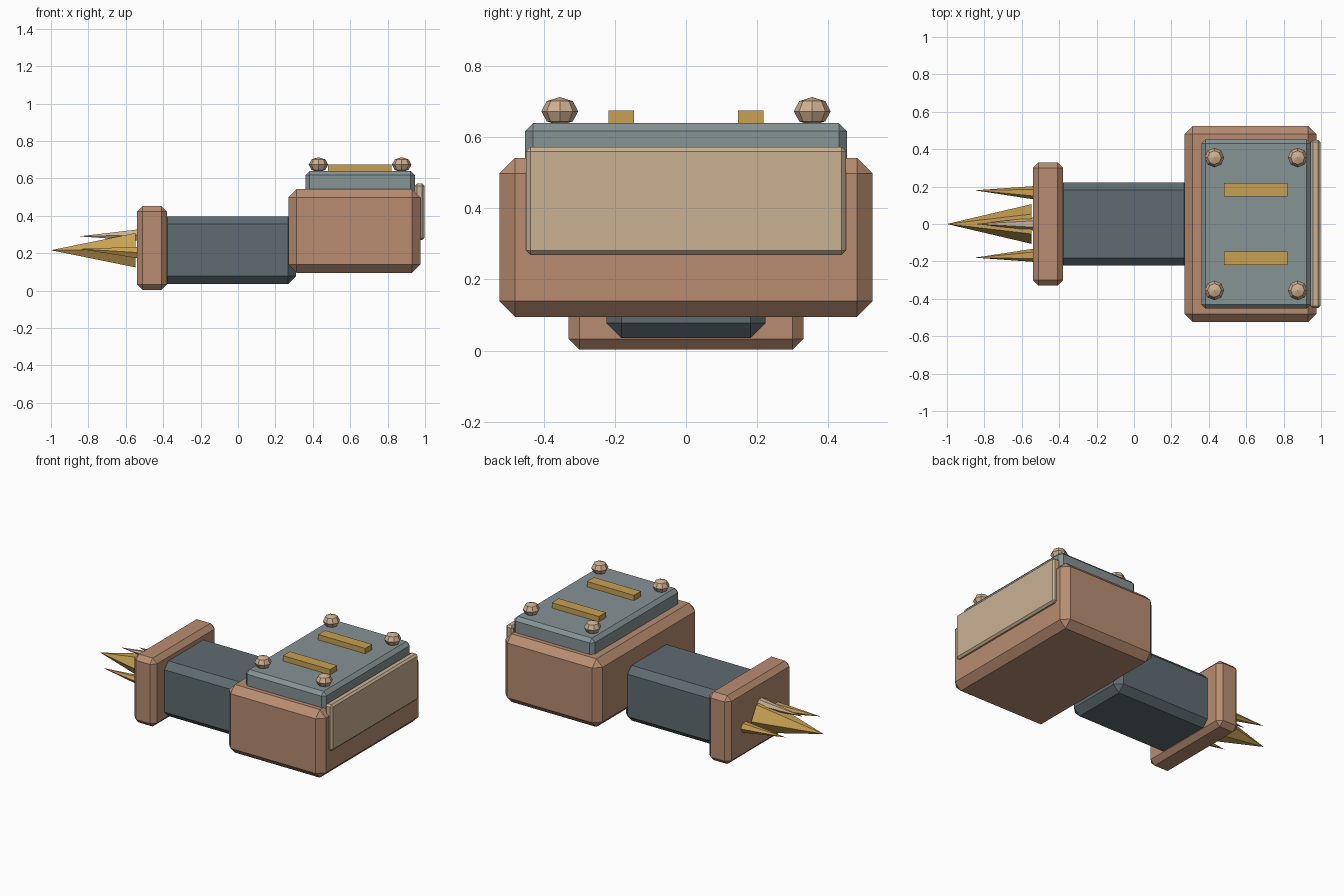
import bpy
import bmesh
from math import sin, cos, tau

cube = bpy.data.objects.get("Cube")
if cube:
    bpy.data.objects.remove(cube, do_unlink=True)


def material(name, rgb):
    mat = bpy.data.materials.new(name)
    mat.use_nodes = True
    colour = (*rgb, 1)
    mat.diffuse_color = colour
    bsdf = next(n for n in mat.node_tree.nodes if n.type == 'BSDF_PRINCIPLED')
    bsdf.inputs["Base Color"].default_value = colour
    return mat


copper = material("copper", (0.48, 0.265, 0.165))
slate = material("dark slate", (0.112, 0.147, 0.165))
steel = material("grey steel", (0.24, 0.292, 0.3))
tan = material("pale tan", (0.59, 0.445, 0.296))
bronze = material("pale bronze", (0.62, 0.43, 0.28))
gold = material("gold", (0.58, 0.355, 0.085))


def finish(name, bm, mat):
    bmesh.ops.recalc_face_normals(bm, faces=bm.faces[:])
    mesh = bpy.data.meshes.new(name)
    bm.to_mesh(mesh)
    bm.free()
    mesh.materials.append(mat)
    obj = bpy.data.objects.new(name, mesh)
    bpy.context.collection.objects.link(obj)
    return obj


def box(name, xs, ys, zs, mat, chamfer=0):
    """Box between the given limits, with an optional flat chamfer."""
    bm = bmesh.new()
    bmesh.ops.create_cube(bm, size=1)
    for v in bm.verts:
        v.co = [(a + b) / 2 + c * (b - a) for c, (a, b) in zip(v.co, (xs, ys, zs))]
    if chamfer:
        bmesh.ops.bevel(bm, geom=bm.edges[:], offset=chamfer, segments=1,
                        affect='EDGES', profile=0.5)
    return finish(name, bm, mat)


def spike(name, base, tip, radius, mat, sides=6):
    """Faceted cone with its base facing along x."""
    bm = bmesh.new()
    x, y, z = base
    ring = [bm.verts.new((x, y + radius * cos(tau * i / sides),
                          z + radius * sin(tau * i / sides))) for i in range(sides)]
    point = bm.verts.new(tip)
    bm.faces.new(ring)
    for i in range(sides):
        bm.faces.new((ring[i], ring[(i + 1) % sides], point))
    return finish(name, bm, mat)


def bolt(name, x, y, mat):
    """Squashed faceted ball sitting on the cover plate."""
    bm = bmesh.new()
    bmesh.ops.create_uvsphere(bm, u_segments=8, v_segments=4, radius=1)
    for v in bm.verts:
        v.co = (x + v.co.x * 0.052, y + v.co.y * 0.052, 0.673 + v.co.z * 0.04)
    return finish(name, bm, mat)


# Main housing, cover plate and end panel
box("housing", (0.27, 0.975), (-0.525, 0.525), (0.095, 0.542), copper, 0.044)
box("cover_plate", (0.36, 0.945), (-0.453, 0.453), (0.5, 0.64), steel, 0.023)
box("end_panel", (0.945, 0.997), (-0.45, 0.45), (0.27, 0.572), tan, 0.012)

# Barrel and collar
box("barrel", (-0.42, 0.31), (-0.223, 0.223), (0.035, 0.397), slate, 0.042)
box("collar", (-0.54, -0.38), (-0.33, 0.33), (0.003, 0.452), copper, 0.03)

# Details on the cover plate
for side, label in ((1, "back"), (-1, "front")):
    y = side * 0.182
    box(label + "_bar", (0.48, 0.822), (y - 0.036, y + 0.036), (0.635, 0.675), gold)
    for x, end in ((0.43, "inner"), (0.875, "outer")):
        bolt(f"{label}_{end}_bolt", x, side * 0.355, bronze)

# Spikes
spike("main_spike", (-0.548, 0, 0.216), (-1, 0, 0.216), 0.106, gold)
spike("upper_spike", (-0.53, 0, 0.297), (-0.85, 0, 0.29), 0.035, tan)
for side, label in ((1, "back"), (-1, "front")):
    spike(label + "_spike", (-0.53, side * 0.167, 0.203),
          (-0.85, side * 0.18, 0.223), 0.036, gold)
